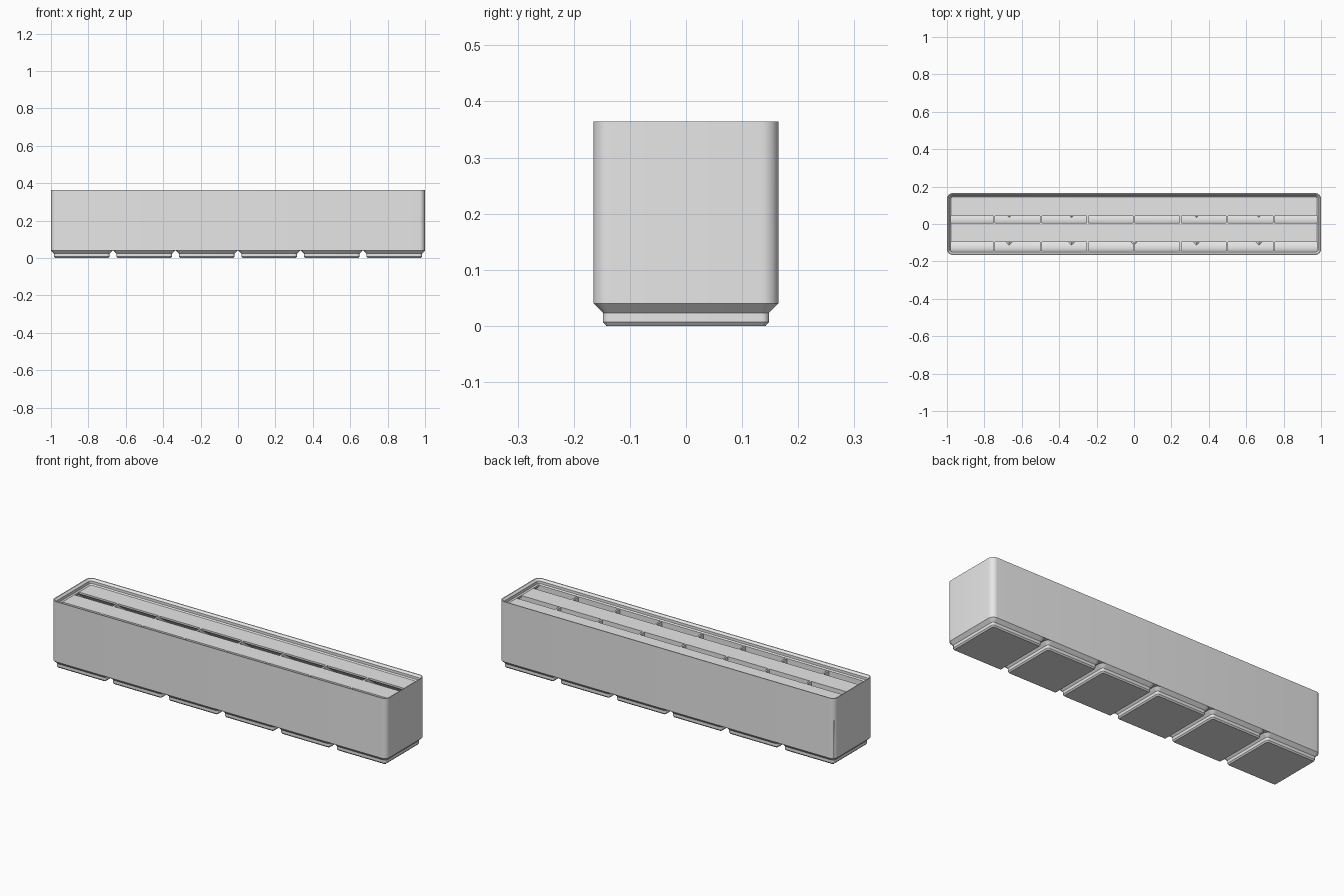
import bpy, bmesh, math

if "Cube" in bpy.data.objects:
    bpy.data.objects.remove(bpy.data.objects["Cube"], do_unlink=True)

grey = bpy.data.materials.new("light_grey")
grey.use_nodes = True
colour = (0.8, 0.8, 0.8, 1)
grey.diffuse_color = colour
grey.node_tree.nodes["Principled BSDF"].inputs["Base Color"].default_value = colour

# Main sizes
HALF_X, HALF_Y, RADIUS = 1.0, 0.165, 0.03
PITCH = 0.334
FLOOR, DECK, RIM = 0.015, 0.334, 0.364
SCOOP = 0.11
INNER_X = 0.9925


def finish(bm, name):
    bmesh.ops.recalc_face_normals(bm, faces=bm.faces)
    mesh = bpy.data.meshes.new(name)
    bm.to_mesh(mesh)
    bm.free()
    mesh.materials.append(grey)
    obj = bpy.data.objects.new(name, mesh)
    bpy.context.collection.objects.link(obj)
    return obj


def rounded_loft(name, cx, hx, hy, steps):
    """Stack rounded rectangles given as (inset, height) and cap both ends."""
    bm = bmesh.new()
    loops = []
    for inset, z in steps:
        r = max(RADIUS - inset, 0.006)
        loop = []
        for k, (sx, sy) in enumerate([(1, 1), (-1, 1), (-1, -1), (1, -1)]):
            for i in range(9):
                a = math.pi / 2 * (k + i / 8)
                loop.append(bm.verts.new((cx + sx * (hx - inset - r) + r * math.cos(a),
                                          sy * (hy - inset - r) + r * math.sin(a), z)))
        loops.append(loop)
    for low, high in zip(loops, loops[1:]):
        for i in range(len(low)):
            j = (i + 1) % len(low)
            bm.faces.new((low[i], low[j], high[j], high[i]))
    bm.faces.new(loops[0])
    bm.faces.new(loops[-1])
    return finish(bm, name)


def add_prism(bm, points, place, start, end):
    """Extrude a flat profile between two positions."""
    a = [bm.verts.new(place(u, v, start)) for u, v in points]
    b = [bm.verts.new(place(u, v, end)) for u, v in points]
    bm.faces.new(a)
    bm.faces.new(b)
    for i in range(len(a)):
        j = (i + 1) % len(a)
        bm.faces.new((a[i], a[j], b[j], b[i]))


def cut(target, cutter):
    mod = target.modifiers.new("cut", 'BOOLEAN')
    mod.operation = 'DIFFERENCE'
    mod.solver = 'EXACT'
    mod.object = cutter
    bpy.context.view_layer.objects.active = target
    bpy.ops.object.modifier_apply(modifier=mod.name)


def row_profile(front, tab_edge, back):
    """Compartment section: curved scoop, floor, back wall, sloped label shelf."""
    pts = [(front, DECK + 0.011)]
    for i in range(17):
        a = math.pi + math.pi / 2 * i / 16
        pts.append((front + SCOOP + SCOOP * math.cos(a), FLOOR + SCOOP + SCOOP * math.sin(a)))
    pts += back
    shelf = DECK - 0.0095
    pts.append((back[-1][0], shelf - (back[-1][0] - tab_edge) * math.tan(math.radians(36))))
    pts += [(tab_edge, shelf), (tab_edge, DECK + 0.011)]
    return pts


# Cavity: two long rows of compartments
bm = bmesh.new()
rows = [row_profile(-0.144, -0.097, [(-0.005, FLOOR)]),
        row_profile(0.005, 0.043, [(0.137, FLOOR), (0.137, 0.022), (0.155, 0.042)])]
for profile in rows:
    add_prism(bm, profile, lambda u, v, w: (w, u, v), -INNER_X, INNER_X)
cavity = finish(bm, "cavity_cutter")
cavity.hide_render = True

# Solids kept inside the cavity: dividers, floor ridges, end chamfers, lip supports
keep = []
for i in range(-3, 4):
    x, t = i * 0.249, 0.0048
    keep.append([(x - t, -0.01), (x + t, -0.01), (x + t, 0.36), (x - t, 0.36)])
for i in range(-2, 3):
    x, w = i * PITCH, 0.029
    keep.append([(x - w, -0.01), (x + w, -0.01), (x + w, 0.021), (x, 0.05), (x - w, 0.021)])
for s in (-1, 1):
    keep.append([(s * 1.02, -0.01), (s * 0.973, -0.01), (s * 0.973, 0.022),
                 (s * 0.993, 0.042), (s * 1.02, 0.042)])
    keep.append([(s * 1.02, 0.36), (s * 0.979, 0.36), (s * 0.979, 0.3245),
                 (s * 0.993, 0.311), (s * 1.02, 0.311)])
for points in keep:
    bm = bmesh.new()
    add_prism(bm, points, lambda u, v, w: (u, w, v), -0.3, 0.3)
    solid = finish(bm, "kept_solid")
    cut(cavity, solid)
    bpy.data.objects.remove(solid, do_unlink=True)

# Bin body with stacking lip
parts = [rounded_loft("bin_body", 0, HALF_X, HALF_Y,
                      [(0, 0.04), (0, RIM), (0.005, RIM), (0.015, 0.354),
                       (0.015, 0.34), (0.021, DECK)])]

# Six stepped feet
for i in range(6):
    parts.append(rounded_loft(f"foot_{i + 1}", (i - 2.5) * PITCH, HALF_Y, HALF_Y,
                              [(0.023, 0), (0.017, 0.007), (0.017, 0.023), (0, 0.04)]))

for part in parts:
    cut(part, cavity)
bpy.data.objects.remove(cavity, do_unlink=True)

# Smooth rounded corners, keep hard edges
bpy.ops.object.select_all(action='DESELECT')
for part in parts:
    part.select_set(True)
bpy.context.view_layer.objects.active = parts[0]
bpy.ops.object.shade_smooth_by_angle(angle=math.radians(30))
